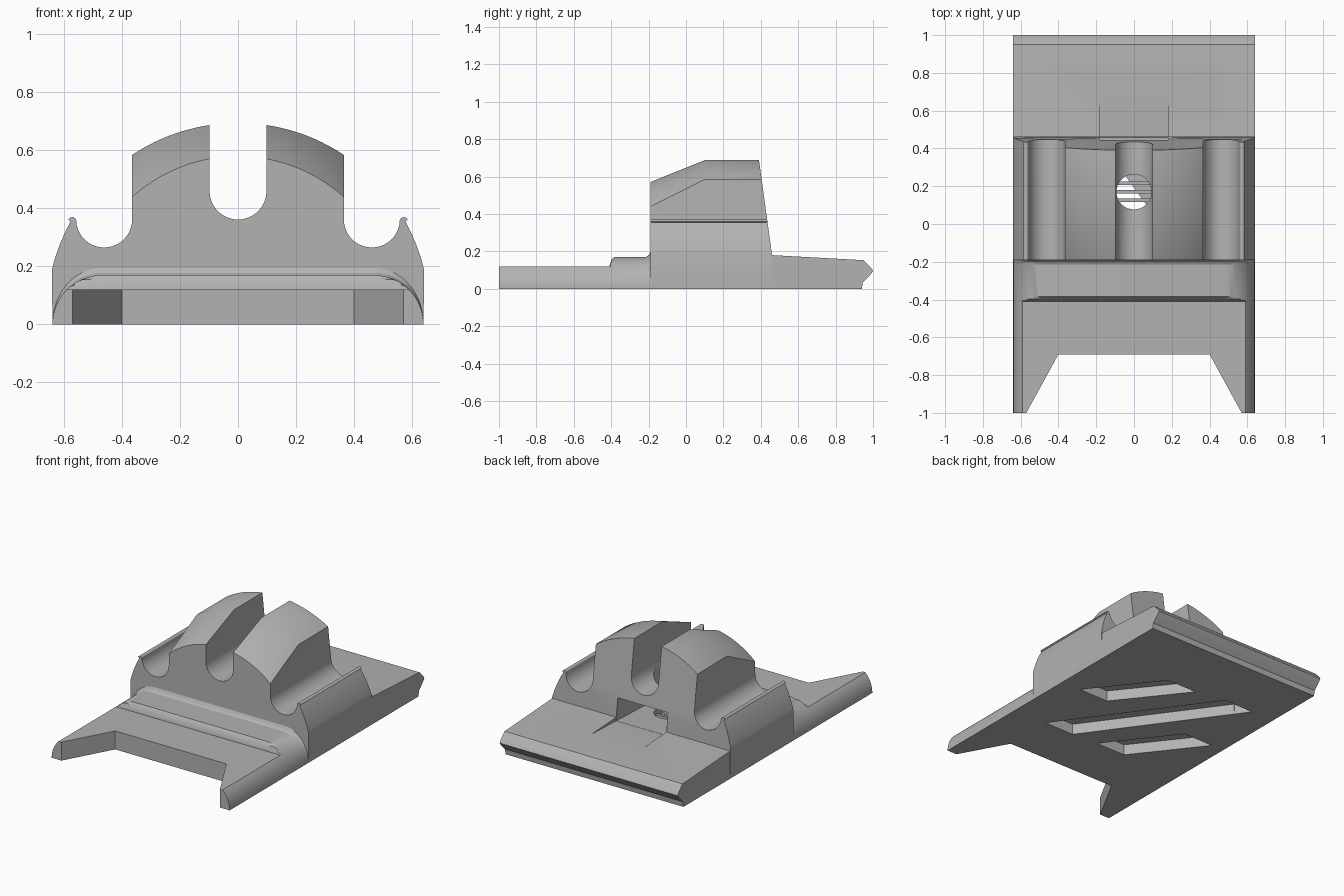
import bpy, bmesh
from math import sin, cos, pi, radians, sqrt, asin

if "Cube" in bpy.data.objects:
    bpy.data.objects.remove(bpy.data.objects["Cube"], do_unlink=True)

GREY = (0.45, 0.45, 0.45, 1)
mat = bpy.data.materials.new("plain grey")
mat.use_nodes = True
mat.diffuse_color = GREY
mat.node_tree.nodes["Principled BSDF"].inputs["Base Color"].default_value = GREY


def loft(name, sections):
    """Skin matching closed rings of 3D points and cap both ends."""
    bm = bmesh.new()
    rings = [[bm.verts.new(p) for p in s] for s in sections]
    n = len(rings[0])
    for a, b in zip(rings, rings[1:]):
        for i in range(n):
            j = (i + 1) % n
            bm.faces.new((a[i], a[j], b[j], b[i]))
    bm.faces.new(rings[0])
    bm.faces.new(rings[-1])
    bmesh.ops.recalc_face_normals(bm, faces=bm.faces)
    mesh = bpy.data.meshes.new(name)
    bm.to_mesh(mesh)
    bm.free()
    mesh.materials.append(mat)
    ob = bpy.data.objects.new(name, mesh)
    bpy.context.collection.objects.link(ob)
    return ob


def prism_z(name, outline, z0, z1):
    return loft(name, [[(x, y, z) for x, y in outline] for z in (z0, z1)])


def prism_x(name, outline, half):
    return loft(name, [[(x, y, z) for y, z in outline] for x in (-half, half)])


def arc(cx, cz, r, a0, a1, n):
    return [(cx + r * cos(radians(a0 + (a1 - a0) * i / n)),
             cz + r * sin(radians(a0 + (a1 - a0) * i / n))) for i in range(n + 1)]


def mirrored(half):
    """Complete a right-hand half outline; the last point lies on x = 0."""
    return half + [(-x, z) for x, z in reversed(half) if x > 1e-6]


# Slab cross-section with rounded shoulders, flattened at a height
def slab(y, rise, height):
    half = [(0.47 + 0.17 * cos(i * pi / 32), min(rise * sin(i * pi / 32), height))
            for i in range(17)]
    return [(x, y, z) for x, z in mirrored(half)]


front_plate = loft("front_plate", [slab(-1, 0.17, 0.12), slab(-0.405, 0.17, 0.12)])
step_plate = loft("step_plate", [slab(*s) for s in (
    (-0.41, 0.17, 0.12), (-0.405, 0.17, 0.135), (-0.398, 0.17, 0.155), (-0.385, 0.17, 0.17),
    (-0.215, 0.17, 0.17), (-0.2, 0.178, 0.178), (-0.19, 0.195, 0.195))])


# Saddle body: round dome with one middle groove and two side grooves
def saddle(dome):
    outer, cz = 0.66, 0.035
    a_low, a_high = (asin((z - cz) / outer) * 180 / pi for z in (0.19, 0.355))
    half = [(0.64, 0)] + arc(0, cz, outer, a_low, a_high, 8)
    half += arc(0.572, 0.356, 0.014, 20, 180, 8)
    half += arc(0.4615, 0.362, 0.0965, 0, -180, 20)
    for i in range(15):
        x = 0.365 - 0.267 * i / 14
        half.append((x, cz + sqrt(dome * dome - x * x)))
    half += arc(0, 0.46, 0.098, 0, -90, 12)
    half[-1] = (0, half[-1][1])
    return mirrored(half)


full = saddle(0.66)
body = loft("saddle_body", [
    [(x, -0.19, z) for x, z in saddle(0.545)],
    [(x, 0.1, z) for x, z in full],
    [(x, 0.46 - 0.137 * (z - 0.18) if z > 0.18 else 0.46, z) for x, z in full]])

# Rear plate with a pointed edge
rear_plate = prism_x("rear_plate", [(0.46, 0), (0.94, 0), (0.945, 0.035), (0.985, 0.075),
                                    (1, 0.095), (0.99, 0.112), (0.95, 0.153), (0.46, 0.18)], 0.64)

# Cutters: prong gap, rear tunnel, vertical hole, slanted slots underneath
gap = prism_z("gap_cutter", [(-0.581, -1.02), (0.581, -1.02), (0.4, -0.69), (-0.4, -0.69)], -0.1, 0.3)
tunnel = prism_x("tunnel_cutter", [(0.73, 0.167), (0.05, 0.14), (0.05, 0.3), (0.73, 0.3)], 0.18)
hole = prism_z("hole_cutter", arc(0, 0.17, 0.093, 0, 348.75, 31), 0.04, 0.5)
slots = [prism_z("slot_cutter", [(x0, y0), (x0 - 0.215, y0), (x1 - 0.215, y1), (x1, y1)], -0.05, 0.07)
         for x0, y0, x1, y1 in ((0.5, 0.085, 0.16, 0.515), (0.4, -0.36, -0.26, 0.55),
                                (0, -0.35, -0.335, 0.08))]


def cut(ob, cutters):
    for c in cutters:
        m = ob.modifiers.new("cut", "BOOLEAN")
        m.operation = "DIFFERENCE"
        m.solver = "EXACT"
        m.object = c
    bpy.context.view_layer.update()
    baked = bpy.data.meshes.new_from_object(ob.evaluated_get(bpy.context.evaluated_depsgraph_get()))
    ob.modifiers.clear()
    ob.data = baked


cut(front_plate, [gap])
cut(step_plate, slots[1:])
cut(body, [tunnel, hole] + slots)
cut(rear_plate, [tunnel] + slots[:2])
for c in [gap, tunnel, hole] + slots:
    bpy.data.objects.remove(c, do_unlink=True)

# Grille bars across the hole
bars = [prism_x("grille_bar", [(y - 0.009, 0.1), (y + 0.009, 0.1), (y + 0.009, 0.115),
                               (y - 0.009, 0.115)], 0.1) for y in (0.125, 0.17, 0.215)]

# Smooth the curved surfaces, keep the corners crisp
bpy.ops.object.select_all(action="DESELECT")
for ob in (front_plate, step_plate, body, rear_plate):
    ob.select_set(True)
bpy.context.view_layer.objects.active = body
bpy.ops.object.shade_smooth_by_angle(angle=radians(25))
